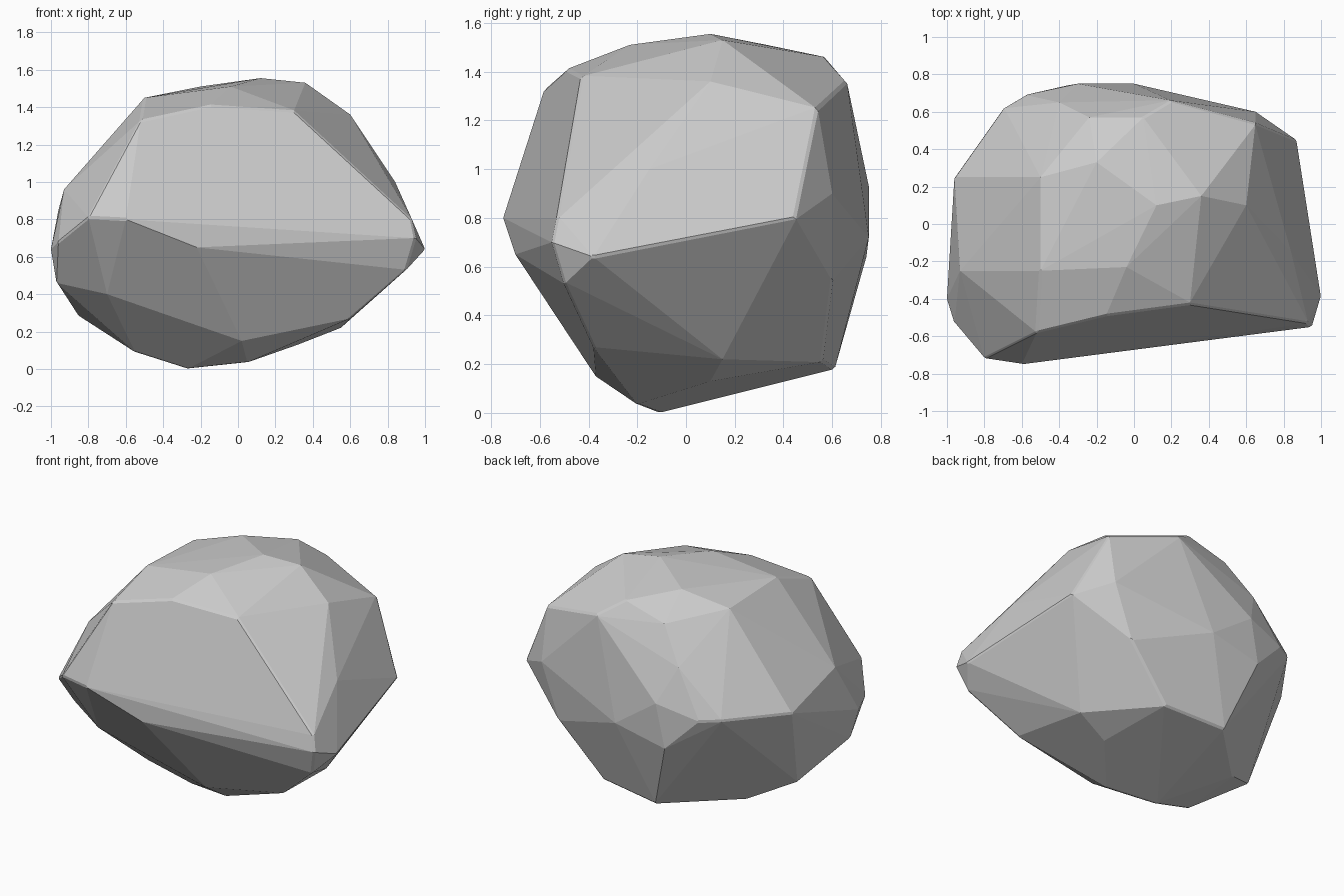
import bpy, bmesh, math

if "Cube" in bpy.data.objects:
    bpy.data.objects.remove(bpy.data.objects["Cube"])

# Corner points of the boulder's facets, grouped by height
base = [(-.27, -.11, 0), (.05, -.2, .035), (-.55, -.15, .09), (-.2, .61, .18),
        (.32, .1, .13), (.02, -.37, .15), (-.6, .22, .17), (.22, .56, .21)]
lower = [(-.86, .05, .29), (-.7, -.48, .4), (-.03, -.5, .34), (.6, -.38, .27),
         (.55, .15, .22), (.9, -.5, .53), (.52, .6, .54), (-.36, .74, .64),
         (-.97, -.35, .46)]
middle = [(-1, -.4, .64), (-.96, -.53, .68), (-.8, -.72, .81), (-.6, -.75, .8),
          (-.22, -.7, .65), (.95, -.55, .7), (1, -.38, .64), (.93, -.53, .8),
          (.87, .45, .8), (.65, .6, .9), (0, .75, .72), (-.3, .75, .93),
          (-.58, .69, .86), (-.7, .62, .87), (-.96, .25, .85),
          (-.93, -.25, .96), (.84, -.15, 1)]
top = [(-.52, -.58, 1.33), (.3, -.43, 1.38), (.5, -.43, 1.22), (.65, .54, 1.25),
       (.2, .66, 1.36), (.05, .57, 1.46), (-.24, .57, 1.38), (-.4, .65, 1.16),
       (-.5, .25, 1.43), (-.5, -.25, 1.45), (.12, .1, 1.555), (.36, .15, 1.53),
       (-.04, -.23, 1.51), (-.15, -.49, 1.41), (.6, .1, 1.36), (-.2, .33, 1.51)]


def rock(name, points):
    """Convex hull of the corners, with nearly coplanar triangles merged."""
    bm = bmesh.new()
    for p in points:
        bm.verts.new(p)
    hull = bmesh.ops.convex_hull(bm, input=bm.verts)
    loose = {g for g in hull["geom_interior"] + hull["geom_unused"]
             if isinstance(g, bmesh.types.BMVert)}
    bmesh.ops.delete(bm, geom=list(loose), context='VERTS')
    bmesh.ops.dissolve_limit(bm, angle_limit=math.radians(3),
                             verts=bm.verts, edges=bm.edges)
    bmesh.ops.recalc_face_normals(bm, faces=bm.faces)
    mesh = bpy.data.meshes.new(name)
    bm.to_mesh(mesh)
    bm.free()
    obj = bpy.data.objects.new(name, mesh)
    bpy.context.collection.objects.link(obj)
    return obj


# Faceted boulder with slightly worn sharp edges
boulder = rock("boulder", base + lower + middle + top)
worn = boulder.modifiers.new("worn_edges", 'BEVEL')
worn.width = 0.01
worn.segments = 1
worn.limit_method = 'ANGLE'
worn.angle_limit = math.radians(40)
